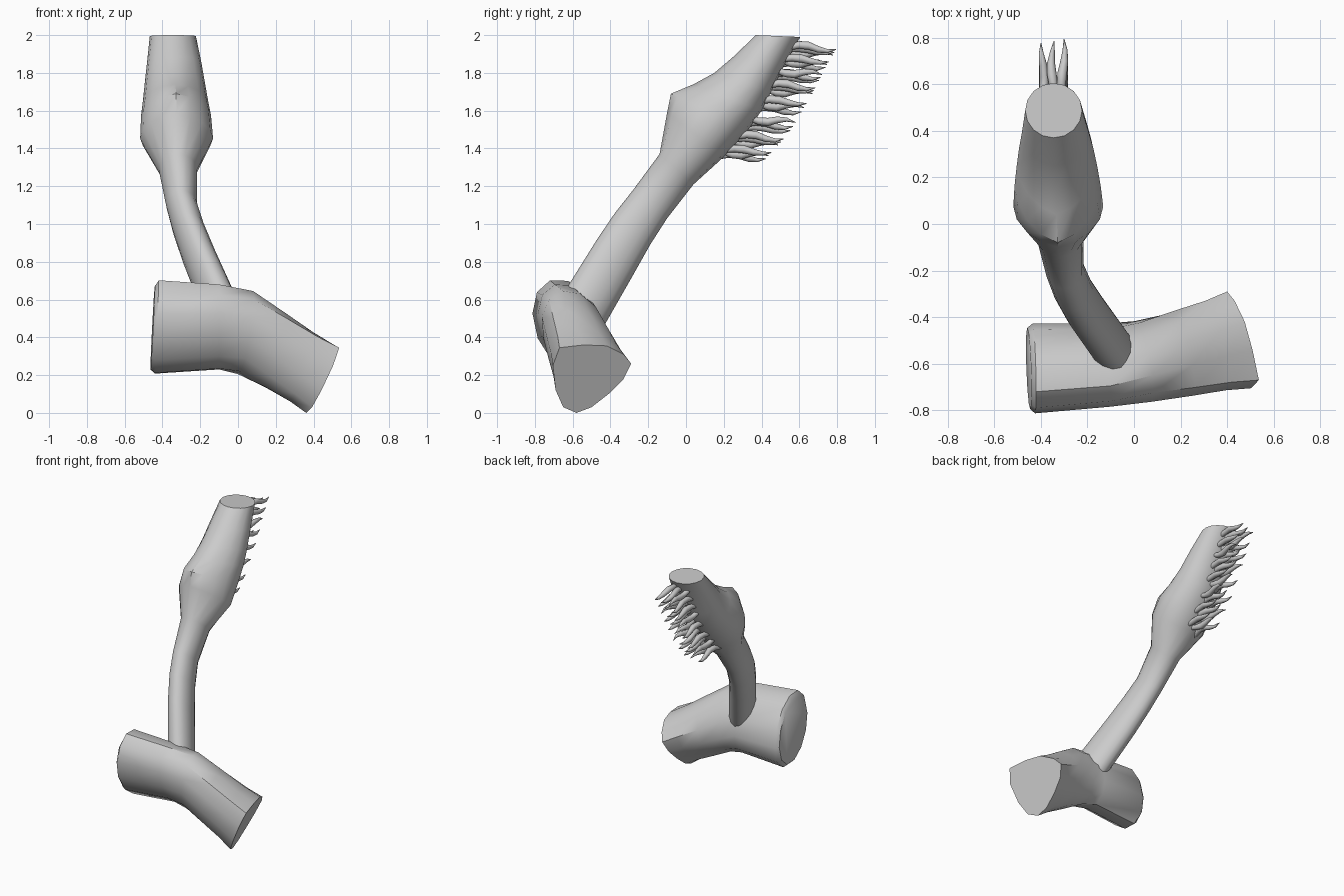
import bpy, bmesh, math
from mathutils import Vector

if "Cube" in bpy.data.objects:
    bpy.data.objects.remove(bpy.data.objects["Cube"])


def add_loft(bm, rings):
    """Skin a list of closed rings and cap both ends."""
    loops = [[bm.verts.new(p) for p in r] for r in rings]
    n = len(loops[0])
    for a, b in zip(loops, loops[1:]):
        for i in range(n):
            j = (i + 1) % n
            bm.faces.new((a[i], a[j], b[j], b[i]))
    bm.faces.new(loops[0][::-1])
    bm.faces.new(loops[-1])


def finish(bm, name, angle):
    bmesh.ops.recalc_face_normals(bm, faces=bm.faces[:])
    mesh = bpy.data.meshes.new(name)
    bm.to_mesh(mesh)
    bm.free()
    ob = bpy.data.objects.new(name, mesh)
    bpy.context.collection.objects.link(ob)
    bpy.ops.object.select_all(action='DESELECT')
    ob.select_set(True)
    bpy.context.view_layer.objects.active = ob
    bpy.ops.object.shade_smooth_by_angle(angle=math.radians(angle))
    return ob


def ellipse(c, a, b, n=12):
    c, a, b = Vector(c), Vector(a), Vector(b)
    return [c + a * math.cos(t) + b * math.sin(t)
            for t in (2 * math.pi * i / n for i in range(n))]


# Bent log-shaped base: tilted ovals on the left, rounded triangle on the right
left_cap = ellipse((-0.452, -0.62, 0.45), (0.012, -0.09, 0.22), (0, 0.15, 0.055))
left = ellipse((-0.43, -0.62, 0.455), (0.01, -0.10, 0.247), (0, 0.165, 0.06))
mid = ellipse((-0.1, -0.605, 0.455), (0, -0.09, 0.225), (0, 0.155, 0.05))
bend = ellipse((0.04, -0.59, 0.425), (0.04, -0.06, 0.22), (-0.02, 0.165, 0.03))
right_yz = [(-.54, .36), (-.42, .355), (-.33, .31), (-.29, .26), (-.33, .18), (-.41, .10),
            (-.50, .03), (-.58, .0), (-.65, .03), (-.69, .12), (-.705, .25), (-.67, .345)]
right = [Vector((0.21 - 0.26 * y + 0.44 * z, y, z)) for y, z in right_yz]


def blend(f, scale):
    ring = [a.lerp(b, f) for a, b in zip(bend, right)]
    c = sum(ring, Vector()) / len(ring)
    return [c + (p - c) * scale for p in ring]


bm = bmesh.new()
add_loft(bm, [left_cap, left, mid, bend, blend(0.4, 0.99), blend(0.75, 0.97), right])
finish(bm, "log_base", 40)

# Arm: (upper y, upper z, lower y, lower z, centre x, half width, skew)
sections = [
    (-.66, .60, -.48, .38, -.065, .095, 1),
    (-.62, .68, -.44, .45, -.095, .095, 1),
    (-.47, .92, -.28, .73, -.205, .090, 1),
    (-.375, 1.06, -.19, .89, -.262, .085, 1),
    (-.28, 1.18, -.10, 1.03, -.300, .082, 1),
    (-.14, 1.37, .04, 1.21, -.318, .102, 1),
    (-.10, 1.59, .20, 1.355, -.325, .193, .78),
    (-.08, 1.69, .33, 1.50, -.328, .185, .75),
    (.04, 1.74, .40, 1.60, -.331, .172, .75),
    (.15, 1.80, .45, 1.70, -.334, .160, .8),
    (.25, 1.885, .52, 1.84, -.338, .143, .9),
    (.37, 2.0, .605, 1.99, -.345, .122, 1),
]


def arm_ring(uy, uz, ly, lz, xc, hw, skew, n=16):
    ring = []
    for i in range(n):
        t = 2 * math.pi * i / n
        s = ((1 - math.cos(t)) / 2) ** skew
        ring.append((xc + hw * math.sin(t), uy + (ly - uy) * s, uz + (lz - uz) * s))
    return ring


bm = bmesh.new()
add_loft(bm, [arm_ring(*s) for s in sections])
finish(bm, "club_arm", 40)

# Bristles: three columns of wavy tapered spikes along the club's back edge
edge = [(.20, 1.355), (.33, 1.50), (.45, 1.70), (.52, 1.84), (.595, 1.97)]
profile = [(-.04, .016), (.03, .020), (.08, .022), (.13, .018), (.18, .011), (.225, .002)]


def edge_point(f):
    k = min(int(f * 4), 3)
    a, b = Vector(edge[k]), Vector(edge[k + 1])
    return a.lerp(b, f * 4 - k)


bm = bmesh.new()
rows = 8
for r in range(rows):
    for col, x in enumerate((-.392, -.348, -.304)):
        root = edge_point((r + 0.12 + 0.22 * col) / rows)
        wave = (1, -1, 0.7)[(col + r) % 3]
        rings = []
        for d, rad in profile:
            cx = x + 0.008 * math.sin(d * 22 + col * 2)
            cz = root.y + wave * 0.012 * math.sin(d * 28) - 0.08 * d
            rings.append(ellipse((cx, root.x - 0.01 + d, cz), (0, 0, rad), (rad * 0.95, 0, 0), 8))
        add_loft(bm, rings)
finish(bm, "bristles", 60)
